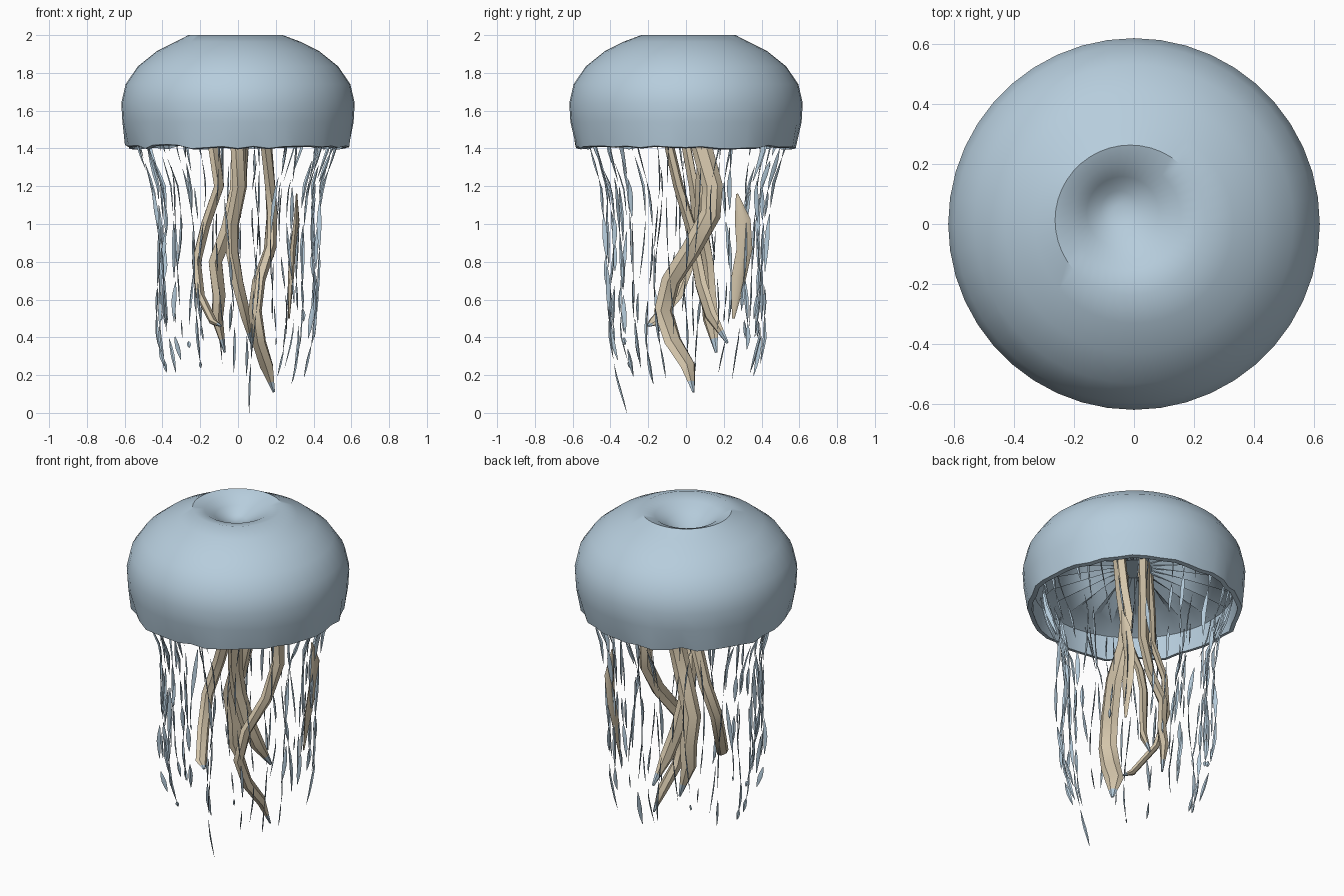
import bpy, bmesh, math, random
from mathutils import Vector

if "Cube" in bpy.data.objects:
    bpy.data.objects.remove(bpy.data.objects["Cube"])

random.seed(7)


def material(name, rgb):
    m = bpy.data.materials.new(name)
    m.diffuse_color = (*rgb, 1)
    m.use_nodes = True
    m.node_tree.nodes["Principled BSDF"].inputs["Base Color"].default_value = m.diffuse_color
    return m


BLUE = material("pale blue", (0.47, 0.61, 0.72))
TAN = material("sandy tan", (0.68, 0.58, 0.42))


def finish(bm, name, mats, angle):
    bmesh.ops.recalc_face_normals(bm, faces=bm.faces)
    me = bpy.data.meshes.new(name)
    bm.to_mesh(me)
    bm.free()
    for m in mats:
        me.materials.append(m)
    ob = bpy.data.objects.new(name, me)
    bpy.context.collection.objects.link(ob)
    bpy.ops.object.select_all(action='DESELECT')
    ob.select_set(True)
    bpy.context.view_layer.objects.active = ob
    bpy.ops.object.shade_smooth_by_angle(angle=math.radians(angle))
    return ob


def strip(bm, path, sizes, sides, turn=0.0, twist=0.0):
    """Flattened tube along a path; sizes are (half width, half thickness)."""
    pts = [Vector(p) for p in path]
    rings = []
    for i, p in enumerate(pts):
        d = (pts[min(i + 1, len(pts) - 1)] - pts[max(i - 1, 0)]).normalized()
        a = turn + twist * i
        u = Vector((math.cos(a), math.sin(a), 0))
        u = (u - d * u.dot(d)).normalized()
        v = d.cross(u)
        w, t = sizes[i]
        rings.append([bm.verts.new(p + u * w * math.cos(k * math.tau / sides)
                                   + v * t * math.sin(k * math.tau / sides))
                      for k in range(sides)])
    for r, s in zip(rings, rings[1:]):
        for k in range(sides):
            j = (k + 1) % sides
            bm.faces.new((r[k], r[j], s[j], s[k]))
    bm.faces.new(rings[0])
    bm.faces.new(rings[-1])


# Bell: dimpled dome outside, ragged rim, ribbed hollow underneath
N = 44
outer = [(0.06, 1.90), (0.12, 1.94), (0.18, 1.98), (0.25, 2.0), (0.33, 1.965),
         (0.43, 1.915), (0.53, 1.835), (0.595, 1.74), (0.618, 1.64),
         (0.612, 1.54), (0.59, 1.41)]
inner = [(0.565, 1.405), (0.56, 1.54), (0.46, 1.595), (0.28, 1.64), (0.10, 1.66)]
bm = bmesh.new()
rim = [random.uniform(-0.012, 0.012) for _ in range(N)]
rings = []
for i, (r, z) in enumerate(outer + inner):
    ring = []
    shift = 1 - i / 4 if i < 4 else 0
    for k in range(N):
        a = k * math.tau / N
        rr, zz = r, z
        if i in (10, 11):
            rr += rim[k]
            zz += rim[(k * 7) % N]
        if i in (13, 14):
            zz += 0.025 if k % 2 else -0.025
        ring.append(bm.verts.new((rr * math.cos(a) - 0.05 * shift,
                                  rr * math.sin(a) + 0.05 * shift, zz)))
    rings.append(ring)
for r, s in zip(rings, rings[1:]):
    for k in range(N):
        j = (k + 1) % N
        bm.faces.new((r[k], r[j], s[j], s[k]))
for ring, c in ((rings[0], (-0.06, 0.06, 1.885)), (rings[-1], (0, 0, 1.66))):
    v = bm.verts.new(c)
    for k in range(N):
        bm.faces.new((ring[k], ring[(k + 1) % N], v))
finish(bm, "bell", [BLUE], 40)

# Oral arms: wavy tan ribbons with small blue tips
arms = {
    "left_arm": (0.036, 0.5, [(-0.11, 0, 1.66), (-0.13, 0, 1.42), (-0.10, 0.04, 1.2), (-0.17, 0.06, 1.0),
                              (-0.22, 0.02, 0.8), (-0.20, -0.05, 0.62), (-0.13, -0.17, 0.48), (-0.09, -0.2, 0.46)]),
    "front_arm": (0.042, 0.2, [(0, -0.09, 1.66), (0, -0.09, 1.42), (0.01, -0.04, 1.2), (-0.03, 0.02, 1.0),
                               (-0.03, 0.05, 0.85), (0, 0.08, 0.68), (0.04, 0.13, 0.52), (0.07, 0.22, 0.37)]),
    "right_arm": (0.055, 1.3, [(0.14, 0.04, 1.66), (0.15, 0.08, 1.42), (0.17, 0.14, 1.2), (0.18, 0.13, 1.05),
                               (0.17, 0.03, 0.87), (0.11, -0.08, 0.70), (0.09, -0.12, 0.54), (0.11, -0.07, 0.38),
                               (0.15, 0.01, 0.25), (0.19, 0.04, 0.11)]),
    "back_arm": (0.05, 0.3, [(0.01, 0.1, 1.66), (0.01, 0.1, 1.42), (0, 0.08, 1.18), (-0.05, 0.08, 0.98),
                             (-0.12, 0.11, 0.80), (-0.10, 0.12, 0.62), (-0.11, 0.13, 0.50), (-0.07, 0.16, 0.32)]),
    "outer_arm": (0.042, 1.4, [(0.31, 0.27, 1.16), (0.31, 0.30, 1.02), (0.29, 0.31, 0.87),
                               (0.28, 0.28, 0.72), (0.27, 0.25, 0.5)]),
}
for name, (w, turn, path) in arms.items():
    n = len(path)
    sizes = [(w, w * 0.55)] * n
    sizes[-1] = (0.008, 0.005)
    sizes[-2] = (w * 0.95, w * 0.5)
    if name == "outer_arm":
        sizes[0] = (0.006, 0.005)
        sizes = [(a, b * 0.7) for a, b in sizes]
    bm = bmesh.new()
    strip(bm, path, sizes, 6, turn, 0.12)
    # a short tip is cut off and coloured blue
    tip = Vector(path[-1]).lerp(Vector(path[-2]), 0.4)
    d = Vector(path[-1]) - Vector(path[-2])
    if name != "outer_arm":
        bmesh.ops.bisect_plane(bm, geom=bm.verts[:] + bm.edges[:] + bm.faces[:],
                               plane_co=tip, plane_no=d)
        for f in bm.faces:
            c = f.calc_center_median()
            if (c - tip).dot(d) > 0 and c.z < 0.6:
                f.material_index = 1
    finish(bm, name, [TAN, BLUE], 35)

# Tentacles: a ring of thin broken slivers hanging from inside the rim
flow = [(-0.1, 0.29), (0.02, 0.31), (0.2, 0.37), (0.4, 0.42), (0.6, 0.435), (1.0, 0.435),
        (1.2, 0.45), (1.4, 0.52), (1.6, 0.56)]


def radius(z):
    for (a, ra), (b, rb) in zip(flow, flow[1:]):
        if a <= z <= b:
            return ra + (rb - ra) * (z - a) / (b - a)


COUNT = 34
bm = bmesh.new()
for i in range(COUNT):
    ang = (i + random.uniform(-0.3, 0.3)) * math.tau / COUNT
    scale, phase = random.uniform(0.9, 1.03), random.uniform(0, 6)
    stop = random.uniform(0.15, 0.5)
    if i == 26:                      # the one longest tentacle
        ang, scale, stop = -1.35, 1.0, 0.0
    z = 1.54
    while z > stop + 0.03:
        low = max(stop, z - random.uniform(0.14, 0.32))
        if z < 0.3 and stop == 0.0:
            low = stop
        w = random.uniform(0.007, 0.014)
        path = []
        for k in range(5):
            h = z + (low - z) * k / 4
            a = ang + 0.05 * math.sin(h * 5 + phase)
            r = radius(h) * scale + 0.012 * math.sin(h * 6 + phase * 2)
            path.append((r * math.cos(a), r * math.sin(a), h))
        sizes = [(w * s, 0.004 * s) for s in (0.1, 0.75, 1, 0.7, 0.1)]
        strip(bm, path, sizes, 4, ang + random.uniform(-0.7, 0.7))
        z = low - random.choice((-0.02, 0.0, 0.03, 0.08))
finish(bm, "tentacles", [BLUE], 35)
